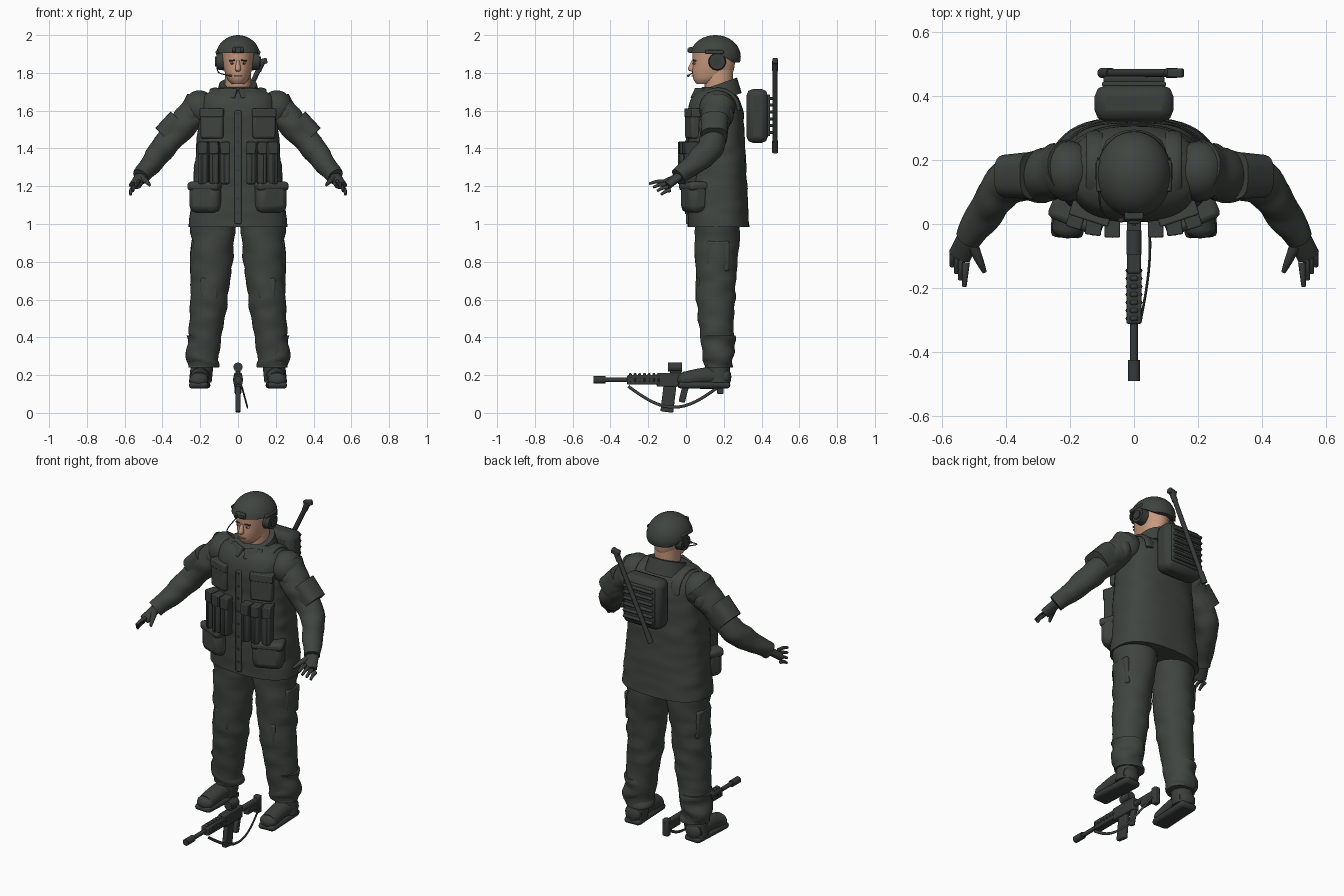
import bpy, bmesh, math
from mathutils import Vector, Matrix, noise

if "Cube" in bpy.data.objects:
    bpy.data.objects.remove(bpy.data.objects["Cube"])

made = []
up = Vector((0, 0, 1))


def material(name, red, green, blue):
    mat = bpy.data.materials.new(name)
    mat.use_nodes = True
    mat.diffuse_color = (red, green, blue, 1)
    node = next(n for n in mat.node_tree.nodes if n.type == 'BSDF_PRINCIPLED')
    node.inputs["Base Color"].default_value = mat.diffuse_color
    return mat


cloth = material("green_grey_cloth", .05, .058, .051)
gear = material("dark_gear", .043, .05, .045)
metal = material("gun_grey", .038, .043, .04)
skin = material("skin", .58, .32, .21)
white = material("eye_white", .4, .35, .3)
dark = material("dark_brown", .05, .03, .02)
lips = material("lips", .4, .2, .1)


def finish(name, bm, mat):
    bmesh.ops.recalc_face_normals(bm, faces=bm.faces)
    mesh = bpy.data.meshes.new(name)
    bm.to_mesh(mesh)
    bm.free()
    mesh.materials.append(mat)
    ob = bpy.data.objects.new(name, mesh)
    bpy.context.collection.objects.link(ob)
    made.append(ob)
    return ob


def smooth_path(points, steps):
    """Catmull-Rom curve through tuples of any length."""
    path = []
    last = len(points) - 1
    for i in range(last):
        before, start, end, after = points[max(i - 1, 0)], points[i], points[i + 1], points[min(i + 2, last)]
        for step in range(steps):
            t = step / steps
            path.append([b + t / 2 * (c - a + t * (2 * a - 5 * b + 4 * c - d + t * (3 * (b - c) + d - a)))
                         for a, b, c, d in zip(before, start, end, after)])
    return path + [list(points[-1])]


def loft(name, rings, mat, level=False, sides=24, power=2, wrinkle=0, steps=5):
    """Skin rings of (x, y, z, half width, half depth); level keeps them horizontal."""
    bm = bmesh.new()
    path = smooth_path(rings, steps)
    loops = []
    for i, (x, y, z, width, depth) in enumerate(path):
        across, along = Vector((1, 0, 0)), Vector((0, 1, 0))
        if not level:
            ahead, behind = path[min(i + 1, len(path) - 1)], path[max(i - 1, 0)]
            tangent = Vector(ahead[:3]) - Vector(behind[:3])
            across = tangent.cross(up).normalized()
            along = across.cross(tangent).normalized()
        loop = []
        for k in range(sides):
            angle = math.tau * k / sides
            c, s = math.cos(angle), math.sin(angle)
            offset = across * math.copysign(abs(c) ** (2 / power), c) * width
            offset += along * math.copysign(abs(s) ** (2 / power), s) * depth
            point = Vector((x, y, z)) + offset
            folds = noise.noise(Vector((abs(point.x), point.y, point.z * 2)) * 9)
            loop.append(bm.verts.new(point + offset * wrinkle * folds))
        loops.append(loop)
    for low, high in zip(loops, loops[1:]):
        for k in range(sides):
            n = (k + 1) % sides
            bm.faces.new((low[k], low[n], high[n], high[k]))
    bm.faces.new(loops[0])
    bm.faces.new(loops[-1])
    return finish(name, bm, mat)


def limb(name, points, mat, start, end=None, flat=1, **options):
    """Tube through points, tapering evenly from the start radius to the end radius."""
    end = end or start
    rings = []
    for i, point in enumerate(points):
        radius = start + (end - start) * i / (len(points) - 1)
        rings.append((*point, radius, radius * flat))
    return loft(name, rings, mat, **options)


def box(name, centre, half, mat, bevel=.006, turn=0, tilt=0, roll=0):
    bm = bmesh.new()
    bmesh.ops.create_cube(bm, size=2)
    bmesh.ops.scale(bm, vec=half, verts=bm.verts)
    ob = finish(name, bm, mat)
    ob.location, ob.rotation_euler = centre, (tilt, roll, turn)
    mod = ob.modifiers.new("Bevel", 'BEVEL')
    mod.width, mod.segments = min(bevel, min(half) * .9), 2
    return ob


def pocket(name, centre, half, mat, bevel, turn=0):
    """Bag with a slightly larger lid over its top."""
    wide, deep, tall = half
    box(name, centre, half, mat, bevel, turn)
    lid = Vector(centre) + up * tall * .75
    box(name + "_lid", lid, (wide * 1.04, deep * 1.06, tall * .3), mat, bevel / 2, turn)


def ball(name, centre, radii, mat, sides=24):
    bm = bmesh.new()
    bmesh.ops.create_uvsphere(bm, u_segments=sides, v_segments=sides // 2, radius=1)
    bm.transform(Matrix.Translation(centre) @ Matrix.Diagonal((*radii, 1)))
    return finish(name, bm, mat)


# Head and face
loft("neck", [(0, .175, 1.65, .07, .07), (0, .17, 1.83, .068, .08)], skin, level=True)
loft("head", [(0, .11, 1.742, .034, .055), (0, .125, 1.765, .055, .085), (0, .14, 1.8, .069, .107),
              (0, .147, 1.85, .08, .112), (0, .15, 1.93, .086, .118)], skin, level=True, sides=32)
loft("nose", [(0, .04, 1.865, .008, .01), (0, .03, 1.82, .015, .02), (0, .036, 1.808, .01, .01)],
     skin, level=True, sides=12)
box("mouth", (0, .035, 1.783), (.022, .006, .003), lips)
for side in (1, -1):
    eye = Vector((side * .031, .045, 1.85))
    ball("eye", eye, (.012, .008, .005), white)
    ball("iris", eye - Vector((0, .006, 0)), (.005, .004, .004), dark)
    box("eyebrow", eye + up * .015, (.018, .006, .004), dark, turn=side * .3, roll=side * .1)

# Helmet: a dome whose underside follows a rim that drops at the back
helmet = ball("helmet", (0, .155, 1.885), (.118, .135, .115), cloth, sides=40)
for vert in helmet.data.vertices:
    drop = min(max((vert.co.y - .17) / .08, 0), 1)
    vert.co.z = max(vert.co.z, 1.905 - .05 * drop)
box("helmet_mount", (0, .025, 1.92), (.03, .012, .016), gear)
for side in (1, -1):
    box("mount_clip", (side * .02, .015, 1.92), (.008, .008, .01), metal)
    box("helmet_rail", (side * .108, .15, 1.91), (.01, .05, .01), gear)
    ear = Vector((side * .095, .165, 1.86))
    outward = Vector((side * .02, 0, 0))
    limb("ear_cup", [ear - outward, ear + outward], gear, .047, .042)
    limb("ear_cup_cap", [ear, ear + outward * 1.3], metal, .026)
mouthpiece = Vector((-.04, .012, 1.785))
limb("microphone_boom", [(-.11, .14, 1.83), (-.1, .04, 1.8), mouthpiece], metal, .003, sides=8)
ball("microphone", mouthpiece, (.01, .007, .007), metal)

# Jacket: widens to the hem, slopes forward and rounds over at the shoulders
rings = []
for i in range(21):
    t = i / 20
    curve = max(0, t * 5 - 4)
    width = .26 * (1 - t / 4) * math.sqrt(1 - .8 * curve ** 4)
    depth = .163 * (1 - t / 9) * math.sqrt(1 - .8 * curve ** 2)
    rings.append((0, .172 - .02 * t, .985 + .74 * t, width, depth))
loft("jacket", rings, cloth, level=True, sides=48, power=2.6, wrinkle=.035, steps=2)

# Collar, sheared so the back stands higher
collar = limb("collar", [(0, .17, 1.65), (0, .17, 1.74)], cloth, .125, .1, level=True, sides=32)
for vert in collar.data.vertices:
    vert.co.z += (vert.co.y - .17) * .35

# Front closure
box("placket", (0, .012, 1.3), (.018, .012, .3), cloth)
for i in range(8):
    button = Vector((0, .002, 1.06 + i * .075))
    limb("button", [button - Vector((0, .006, 0)), button], metal, .007, sides=12)

for side, label in ((1, "left_"), (-1, "right_")):
    def at(x, y, z):
        return Vector((side * x, y, z))

    # Collar flap, jacket pockets and ammunition pouches
    box(label + "collar_flap", at(.055, .065, 1.69), (.05, .012, .03), cloth, turn=side * .45, tilt=-.5)
    pocket(label + "chest_pocket", at(.135, .035, 1.53), (.062, .025, .078), cloth, .012, side * .32)
    pocket(label + "skirt_pocket", at(.17, .045, 1.14), (.085, .055, .08), cloth, .035, side * .4)
    for i in range(3):
        pouch, turn = at(.068 + i * .055, i * i * .007, 1.32), side * i * .15
        pocket(label + "ammo_pouch", pouch, (.024, .04, .11), gear, .01, turn)
        box(label + "pouch_strap", pouch - up * .03, (.007, .043, .08), metal, turn=turn)

    # Vest strap arching over a padded shoulder
    arch = [math.pi * i / 6 for i in range(7)]
    limb(label + "vest_strap", [at(.12, .17 - .11 * math.cos(a), 1.6 + .11 * math.sin(a)) for a in arch],
         cloth, .03, flat=.4)
    ball(label + "shoulder_cap", at(.205, .165, 1.615), (.085, .095, .093), cloth)
    ball(label + "shoulder_pad", at(.25, .165, 1.575), (.055, .088, .08), cloth)

    # Sleeve with an upper arm pocket on the outside
    shoulder, elbow, wrist = at(.2, .17, 1.63), at(.4, .13, 1.4), at(.515, -.04, 1.25)
    upper = shoulder.lerp(elbow, .45)
    limb(label + "sleeve", [shoulder, upper, elbow, elbow.lerp(wrist, .5), wrist], cloth, .088, .047,
         wrinkle=.15, steps=8)
    limb(label + "sleeve_pocket", [upper + at(.015, 0, .015), elbow + at(-.01, .02, .06)], cloth,
         .075, .068, power=3)

    # Gloved hand, fingers fanned out
    knuckle = at(.525, -.12, 1.225)
    middle = knuckle + at(.02, .02, -.022)
    limb(label + "palm", [wrist, wrist.lerp(middle, .6), middle], gear, .036, flat=.6)
    for i in range(4):
        base = knuckle + at(.013, .013, -.015) * i
        tip = base + at(.005, -.075 + .008 * i, -.012 - .004 * i)
        limb(label + "finger", [base, base.lerp(tip, .5) + up * .005, tip], gear, .012, .007, sides=10)
    limb(label + "thumb", [wrist, at(.485, -.11, 1.225), at(.467, -.15, 1.205)], gear, .02, .007, sides=10)

    # Trouser leg with patches and a gathered cuff
    hip, knee, ankle = at(.125, .165, 1.05), at(.153, .157, .6), at(.187, .17, .25)
    limb(label + "trouser_leg", [hip, hip.lerp(knee, .5), knee, knee.lerp(ankle, .5), ankle], cloth,
         .125, .077, level=True, sides=32, wrinkle=.1, steps=8)
    limb(label + "trouser_cuff", [ankle + up * z for z in (.16, .08, .02, -.01)], cloth, .083, .08,
         level=True, wrinkle=.25)
    box(label + "knee_patch", knee + at(0, -.085, .06), (.045, .015, .055), cloth, .01)
    box(label + "thigh_pocket", at(.23, .17, .83), (.014, .06, .08), cloth, .01, roll=side * .06)
    box(label + "calf_patch", at(.235, .165, .47), (.012, .04, .025), cloth)

    # Boot
    heel, toe = at(.198, .21, .19), at(.207, -.01, .175)
    limb(label + "boot_shaft", [at(.2, .175, .16), ankle + up * .03], gear, .06, level=True)
    limb(label + "boot_foot", [heel, heel.lerp(toe, .5) + up * .012, toe], gear, .053, .047, flat=.9)
    ball(label + "boot_toe", toe, (.05, .035, .038), gear)
    ball(label + "boot_heel", heel, (.05, .03, .048), gear)
    box(label + "boot_sole", at(.203, .095, .147), (.051, .138, .018), metal, .016, turn=side * .05)

# Radio pack with ribbed back and slanted aerial
box("radio_pack", (0, .377, 1.572), (.123, .057, .143), gear, .035)
box("pack_plate", (0, .437, 1.575), (.1, .008, .11), gear)
for i in range(6):
    box("pack_rib", (0, .45, 1.485 + i * .036), (.095, .012, .008), metal)
foot, tip = Vector((-.1, .472, 1.38)), Vector((.13, .472, 1.86))
limb("aerial", [foot, tip], metal, .013)
limb("aerial_base", [foot, foot.lerp(tip, .12)], metal, .016)
limb("aerial_joint", [foot.lerp(tip, .9), tip], metal, .016)
box("aerial_tip", tip, (.025, .014, .015), metal, roll=-.25)

# Rifle lying below, muzzle to the front
bore = .175
limb("muzzle", [(0, -.49, bore), (0, -.425, bore)], metal, .019)
limb("barrel", [(0, -.43, bore), (0, -.3, bore)], metal, .012)
box("handguard", (0, -.225, bore), (.024, .087, .025), metal)
for i in range(7):
    y = -.295 + i * .025
    box("rail_tooth", (0, y, bore + .028), (.013, .008, .008), metal)
    box("guard_vent", (0, y, bore), (.026, .006, .012), gear)
box("receiver", (0, -.07, bore), (.022, .085, .036), metal)
box("scope_mount", (0, -.055, .215), (.012, .03, .014), metal)
limb("scope", [(0, -.095, .242), (0, -.02, .242)], metal, .024)
box("magazine", (0, -.093, .077), (.013, .034, .073), metal, tilt=-.12)
box("grip", (0, -.012, .1), (.013, .017, .045), metal, tilt=-.25)
limb("stock_tube", [(0, 0, bore), (0, .17, bore)], metal, .016)
box("stock", (0, .125, .155), (.016, .055, .028), metal)
box("butt_plate", (0, .182, .15), (.018, .017, .05), metal)
sag = [(i / 8, math.sin(math.pi * i / 8)) for i in range(9)]
limb("sling", [(.02 + .03 * s, -.305 + .48 * t, .14 - .11 * s) for t, s in sag], gear, .004, flat=2, sides=8)

# Smooth shading with sharp edges kept
bpy.ops.object.select_all(action='DESELECT')
for ob in made:
    ob.select_set(True)
bpy.context.view_layer.objects.active = made[0]
bpy.ops.object.shade_smooth_by_angle(angle=math.radians(40))
